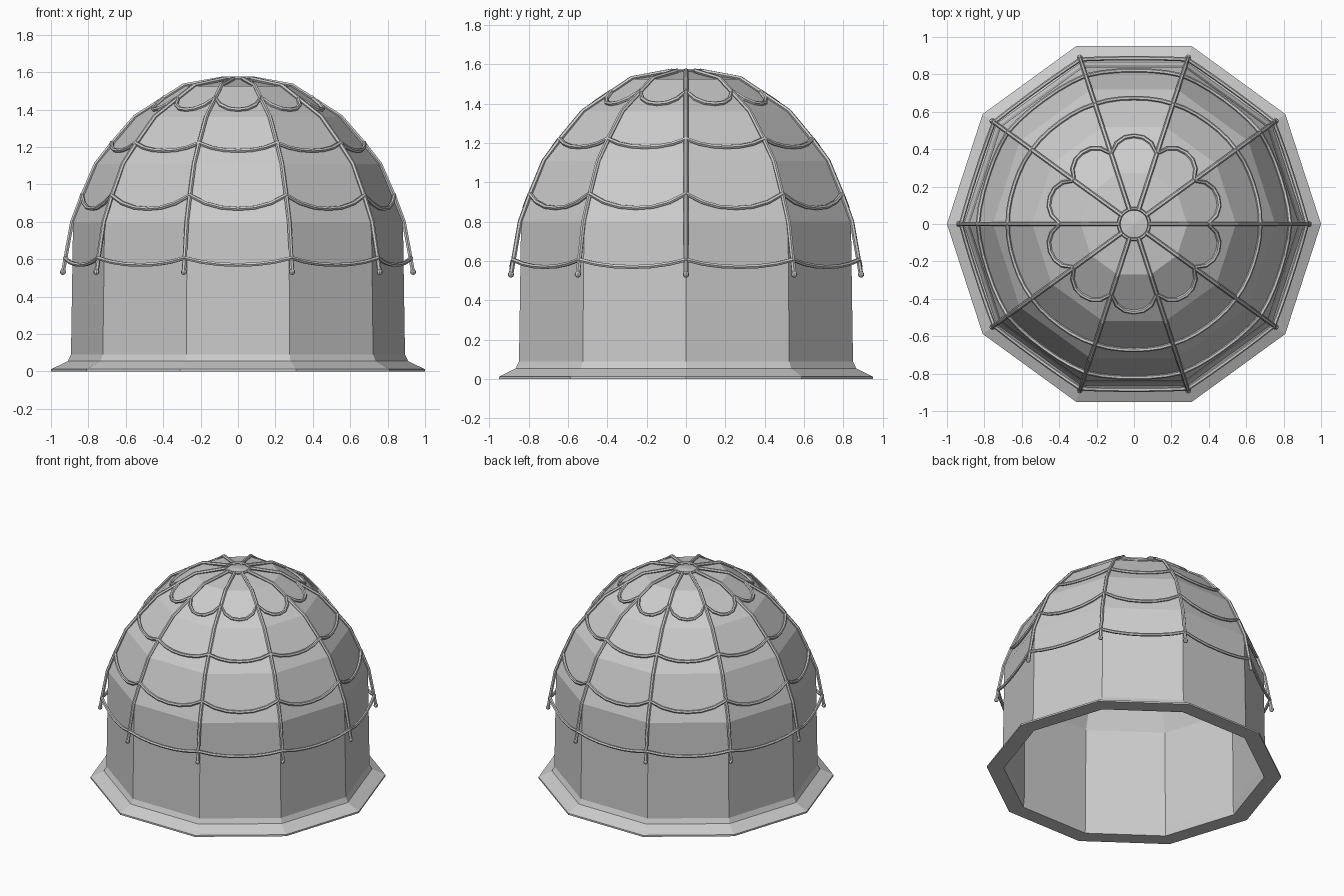
import bpy, bmesh
from math import sin, cos, pi
from mathutils import Vector

if "Cube" in bpy.data.objects:
    bpy.data.objects.remove(bpy.data.objects["Cube"])

N = 10
STEP = 2 * pi / N


def polar(r, a, z):
    return Vector((r * cos(a), r * sin(a), z))


# Ten-sided shell: profile runs from outer apex down to the rim and back up inside
OUTER = [(0.285, 1.525), (0.545, 1.36), (0.755, 1.11), (0.882, 0.80), (0.888, 0.40),
         (0.893, 0.09), (0.91, 0.055), (1.0, 0.012), (1.0, 0.0)]
INNER = [(0.885, 0.0), (0.878, 0.07), (0.876, 0.40), (0.87, 0.80), (0.744, 1.103),
         (0.537, 1.35), (0.281, 1.514)]

bm = bmesh.new()
rings = [[bm.verts.new(polar(r, i * STEP, z)) for i in range(N)] for r, z in OUTER + INNER]
for a, b in zip(rings, rings[1:]):
    for i in range(N):
        j = (i + 1) % N
        bm.faces.new((a[i], b[i], b[j], a[j]))
for ring, z in ((rings[0], 1.565), (rings[-1], 1.553)):
    apex = bm.verts.new((0, 0, z))
    for i in range(N):
        bm.faces.new((apex, ring[i], ring[(i + 1) % N]))
bmesh.ops.recalc_face_normals(bm, faces=bm.faces)
mesh = bpy.data.meshes.new("dome_shell")
bm.to_mesh(mesh)
bm.free()
bpy.context.collection.objects.link(bpy.data.objects.new("dome_shell", mesh))


def tubes(name, paths, radius, cyclic=False):
    cu = bpy.data.curves.new(name, 'CURVE')
    cu.dimensions = '3D'
    cu.bevel_depth = radius
    cu.bevel_resolution = 1
    cu.use_fill_caps = True
    for pts in paths:
        sp = cu.splines.new('POLY')
        sp.points.add(len(pts) - 1)
        for p, co in zip(sp.points, pts):
            p.co = (*co, 1)
            p.radius = 1
        sp.use_cyclic_u = cyclic
        sp.use_smooth = False
    ob = bpy.data.objects.new(name, cu)
    bpy.context.collection.objects.link(ob)
    return ob


# Ribs over the shell corners, hanging free below the dome shoulder
RIB = [(0.935, 0.535), (0.92, 0.62), (0.887, 0.80), (0.838, 0.93), (0.76, 1.11),
       (0.67, 1.225), (0.55, 1.363), (0.29, 1.53), (0.075, 1.568)]
tubes("net_ribs", [[polar(r, i * STEP, z) for r, z in RIB] for i in range(N)], 0.012)


def rib_radius(z):
    for (r0, z0), (r1, z1) in zip(RIB, RIB[1:]):
        if z <= z1:
            return r0 + (r1 - r0) * (z - z0) / (z1 - z0)
    return RIB[-1][0]


# Scalloped cross cords: (height at rib, sag between ribs)
SEG = 6
for k, (top, sag) in enumerate([(0.607, 0.037), (0.943, 0.073), (1.222, 0.042), (1.465, 0.065)]):
    pts = []
    for i in range(N):
        for s in range(SEG):
            t = s / SEG
            z = top - sag * (1 - abs(2 * t - 1) ** 2.2)
            r = rib_radius(z) + 0.003
            pts.append(polar(r, i * STEP, z).lerp(polar(r, (i + 1) * STEP, z), t))
    tubes(f"net_cord_{k + 1}", [pts], 0.0115, True)

# Short cord pieces around the crown
tubes("crown_cord", [[polar(0.082, (i + 0.5 + d) * STEP, 1.568) for d in (-0.33, 0, 0.33)]
                     for i in range(N)], 0.009)

# Weights at the lower rib ends
for i in range(N):
    bpy.ops.mesh.primitive_uv_sphere_add(segments=8, ring_count=6, radius=0.016,
                                         location=polar(0.936, i * STEP, 0.532))
    bpy.context.object.name = f"rib_weight_{i + 1}"
